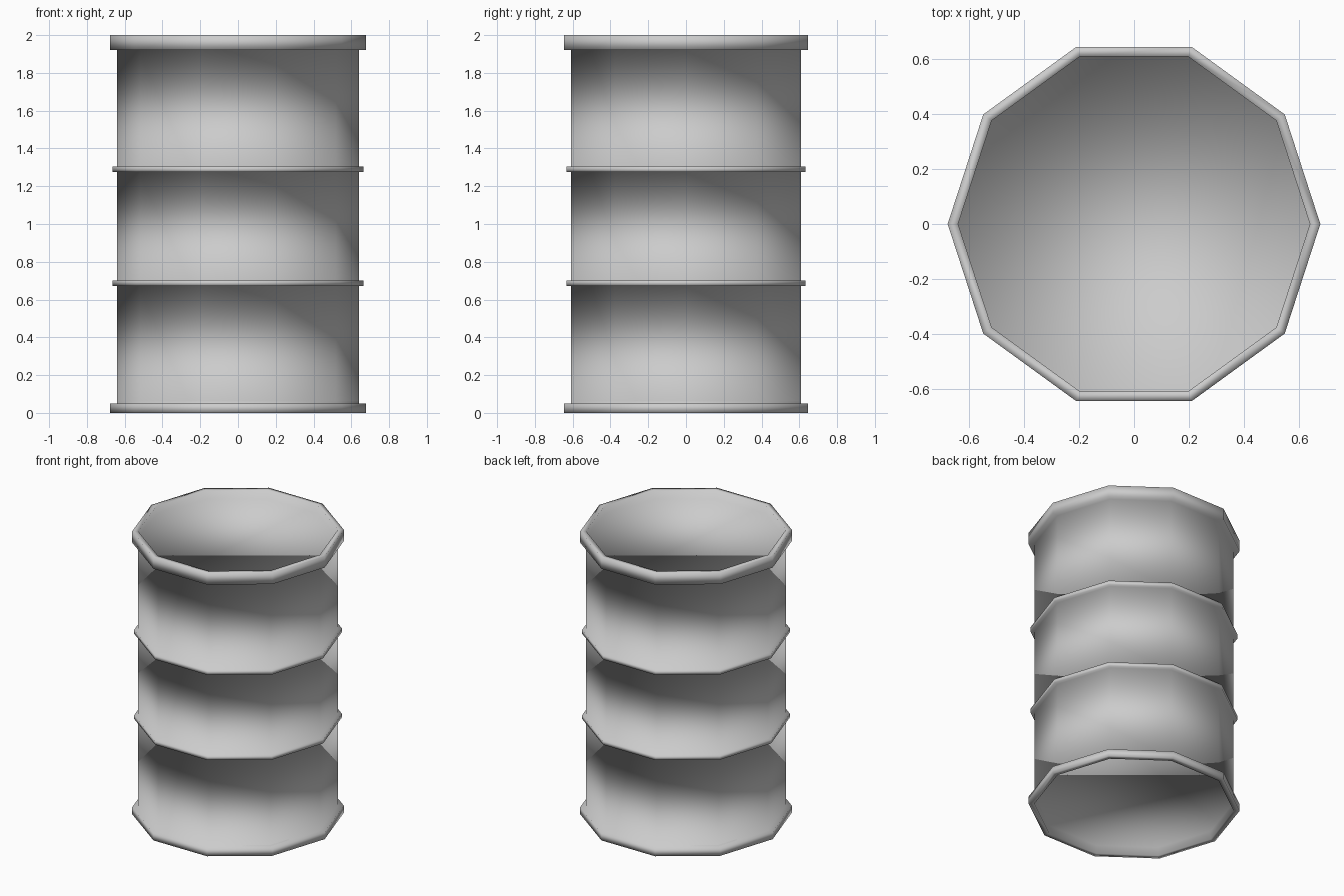
import bpy, bmesh
from math import cos, sin, tau

if "Cube" in bpy.data.objects:
    bpy.data.objects.remove(bpy.data.objects["Cube"])

SIDES = 10
R_BODY, R_HOOP, R_RIM = 0.64, 0.665, 0.678
RECESS = 0.06


def lathe(name, profile):
    """Revolve an (r, z) profile, listed from bottom to top, and cap both ends."""
    bm = bmesh.new()
    rings = [[bm.verts.new((r * cos(tau * i / SIDES), r * sin(tau * i / SIDES), z))
              for i in range(SIDES)] for r, z in profile]
    for a, b in zip(rings, rings[1:]):
        for i in range(SIDES):
            j = (i + 1) % SIDES
            bm.faces.new((a[i], a[j], b[j], b[i]))
    bm.faces.new(rings[0][::-1])
    bm.faces.new(rings[-1])
    for face in bm.faces:
        face.smooth = True
    mesh = bpy.data.meshes.new(name)
    bm.to_mesh(mesh)
    bm.free()
    obj = bpy.data.objects.new(name, mesh)
    bpy.context.collection.objects.link(obj)
    return obj


def band(r, z0, z1):
    """Raised band on the body wall, used for rims and hoops."""
    return [(R_BODY, z0), (r, z0), (r, z1), (R_BODY, z1)]


# One smooth shell: recessed base, bottom rim, two hoops, top rim, recessed lid
profile = [(R_BODY, RECESS)]
profile += band(R_RIM, 0, 0.05)
profile += band(R_HOOP, 0.673, 0.701)
profile += band(R_HOOP, 1.275, 1.304)
profile += band(R_RIM, 1.92, 2)
profile += [(R_BODY, 2 - RECESS)]
lathe("barrel", profile)
